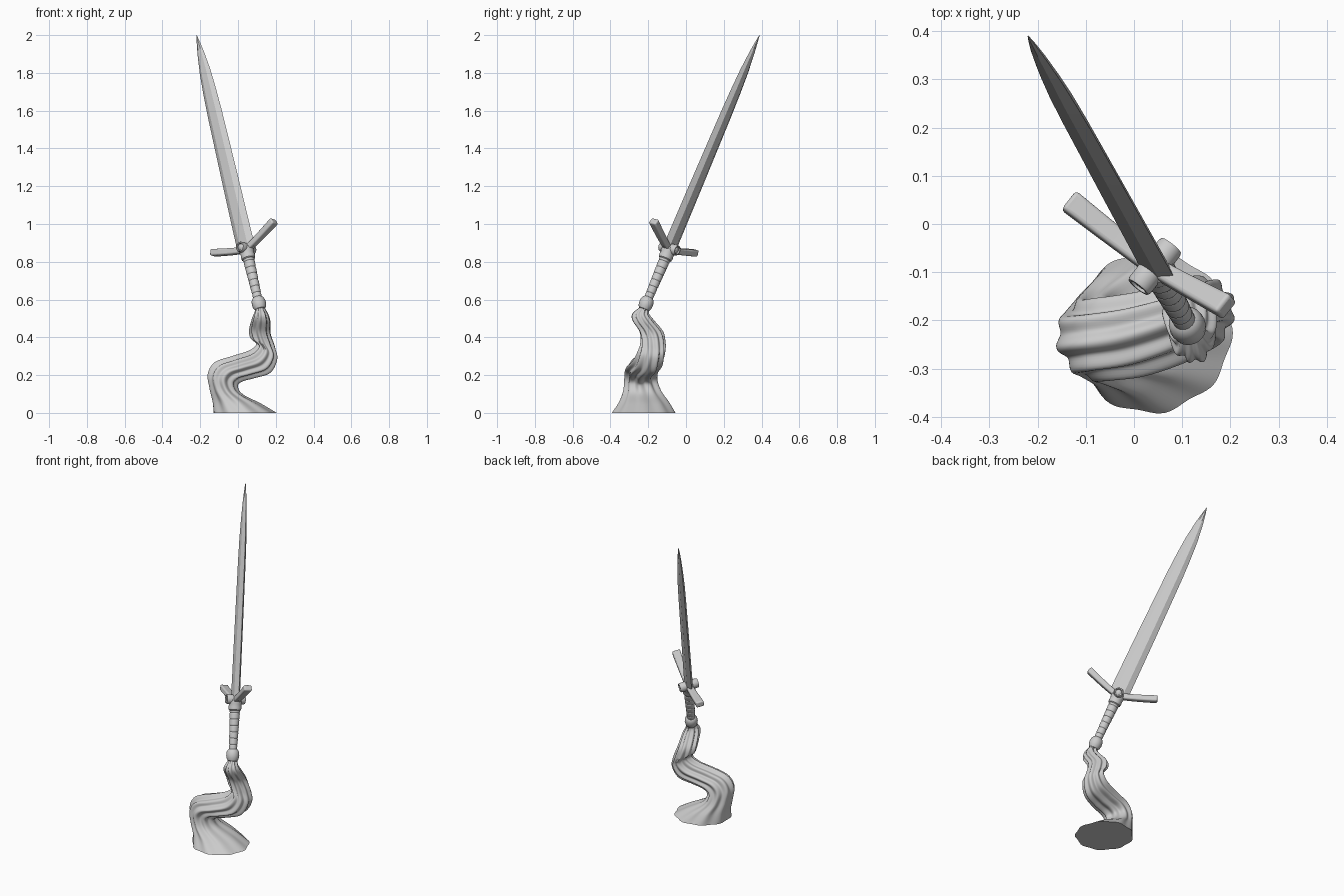
import bpy, math
from mathutils import Vector, Matrix

if "Cube" in bpy.data.objects:
    bpy.data.objects.remove(bpy.data.objects["Cube"])

# Sword frame: w along the guard, n across the blade flat, d towards the tip
d = Vector((-0.209, 0.380, 0.900)).normalized()
w = Vector((0.767, -0.523, 0.372))
w = (w - d * w.dot(d)).normalized()
n = d.cross(w)
FRAME = Matrix((w, n, d)).transposed().to_4x4()
FRAME.translation = Vector((0.043, -0.088, 0.87))


def skin(name, rings, matrix=None, angle=35):
    """Join rings of equal point count into a capped tube."""
    k = len(rings[0])
    verts = [p for r in rings for p in r]
    faces = [(i * k + j, i * k + (j + 1) % k, (i + 1) * k + (j + 1) % k, (i + 1) * k + j)
             for i in range(len(rings) - 1) for j in range(k)]
    faces += [tuple(reversed(range(k))), tuple(range(len(verts) - k, len(verts)))]
    me = bpy.data.meshes.new(name)
    me.from_pydata(verts, [], faces)
    ob = bpy.data.objects.new(name, me)
    bpy.context.collection.objects.link(ob)
    if matrix:
        ob.matrix_world = matrix
    bpy.ops.object.select_all(action='DESELECT')
    ob.select_set(True)
    bpy.context.view_layer.objects.active = ob
    bpy.ops.object.shade_smooth_by_angle(angle=math.radians(angle))
    return ob


def lathe(name, profile, matrix, sides=24):
    rings = [[(r * math.cos(2 * math.pi * j / sides), r * math.sin(2 * math.pi * j / sides), z)
              for j in range(sides)] for r, z in profile]
    return skin(name, rings, matrix)


# Blade: flat six-sided section tapering to the tip
blade = []
for z, h, t in [(-0.01, .058, .018), (.4, .054, .017), (.8, .048, .016), (.93, .043, .015),
                (1.04, .036, .012), (1.15, .022, .008), (1.22, .009, .004), (1.255, .001, .001)]:
    blade.append([(h, 0, z), (h * .45, t, z), (-h * .45, t, z),
                  (-h, 0, z), (-h * .45, -t, z), (h * .45, -t, z)])
skin("blade", blade, FRAME, 15)

# Guard: one bar with both arms swept up towards the tip
guard = []
for i in range(-8, 9):
    s = i / 8
    x, a = 0.215 * s, abs(s)
    z = -0.006 + 0.075 * a ** 1.15
    hn, hz = 0.019 + 0.005 * a, 0.017
    lean = -0.35 * hz * s
    guard.append([(x + lean, -hn, z + hz), (x - lean, -hn, z - hz),
                  (x - lean, hn, z - hz), (x + lean, hn, z + hz)])
bar = skin("guard", guard, FRAME)
bev = bar.modifiers.new("soft_edges", 'BEVEL')
bev.width, bev.segments = 0.008, 3

# Round boss through the guard with a rimmed jewel on each face
half = [(.001, .054), (.012, .052), (.017, .048), (.019, .056), (.025, .056), (.028, .050), (.028, .02)]
boss = [(r, -z) for r, z in half] + [(r, z) for r, z in reversed(half)]
lathe("guard_boss", boss, FRAME @ Matrix.Rotation(math.pi / 2, 4, 'X'))

# Grip with shallow wrap grooves, collar and pommel
grip = []
for i in range(57):
    f = i / 56
    grip.append((.023 + .008 * f - (.002 if i % 8 == 0 else 0), -.30 + .26 * f))
lathe("grip", grip, FRAME)
lathe("collar", [(.03, -.065), (.036, -.06), (.038, -.045), (.036, -.03), (.039, -.022),
                 (.038, 0), (.03, .01)], FRAME)
lathe("pommel", [(.018, -.362), (.028, -.357), (.035, -.343), (.038, -.325), (.036, -.306),
                 (.029, -.292), (.022, -.287)], FRAME)

# Swirling column: left x, left z, right x, right z, centre y, half depth
stations = [
    (-.13, 0, .2, 0, -.225, .165), (-.135, .06, .115, .05, -.222, .13),
    (-.15, .13, .02, .10, -.23, .098), (-.158, .205, -.005, .145, -.237, .085),
    (-.12, .265, .02, .17, -.235, .083), (-.035, .295, .085, .187, -.225, .083),
    (.06, .325, .17, .215, -.2, .078), (.1, .36, .207, .285, -.182, .07),
    (.07, .395, .195, .35, -.175, .063), (.062, .44, .172, .42, -.185, .06),
    (.075, .495, .17, .485, -.228, .055), (.087, .53, .158, .525, -.24, .042),
    (.1, .565, .135, .565, -.213, .022)]


def spline(i, f):
    p0, p1, p2, p3 = (stations[min(max(k, 0), len(stations) - 1)] for k in range(i - 1, i + 3))
    return [b + .5 * f * (c - a + f * (2 * a - 5 * b + 4 * c - e + f * (3 * (b - c) + e - a)))
            for a, b, c, e in zip(p0, p1, p2, p3)]


STEPS, SIDES, FOLDS = 7, 108, 9
total = (len(stations) - 1) * STEPS
column = []
for q in range(total + 1):
    i = min(q // STEPS, len(stations) - 2)
    lx, lz, rx, rz, cy, hy = spline(i, q / STEPS - i)
    u = q / total
    amp = .025 + .075 * min(1, u * 3)
    ring = []
    for j in range(SIDES):
        t = 2 * math.pi * j / SIDES
        fold = math.cos(FOLDS * t + 4 * u) + .35 * math.cos(4 * t + 1 - 3 * u)
        s = 1 + amp * (fold - .5 * min(1, u * 4))
        c = s * math.cos(t)
        ring.append(((lx + rx) / 2 + c * (rx - lx) / 2, cy + s * math.sin(t) * hy,
                     max(0, (lz + rz) / 2 + c * (rz - lz) / 2)))
    column.append(ring)
skin("swirling_column", column, None, 50)
